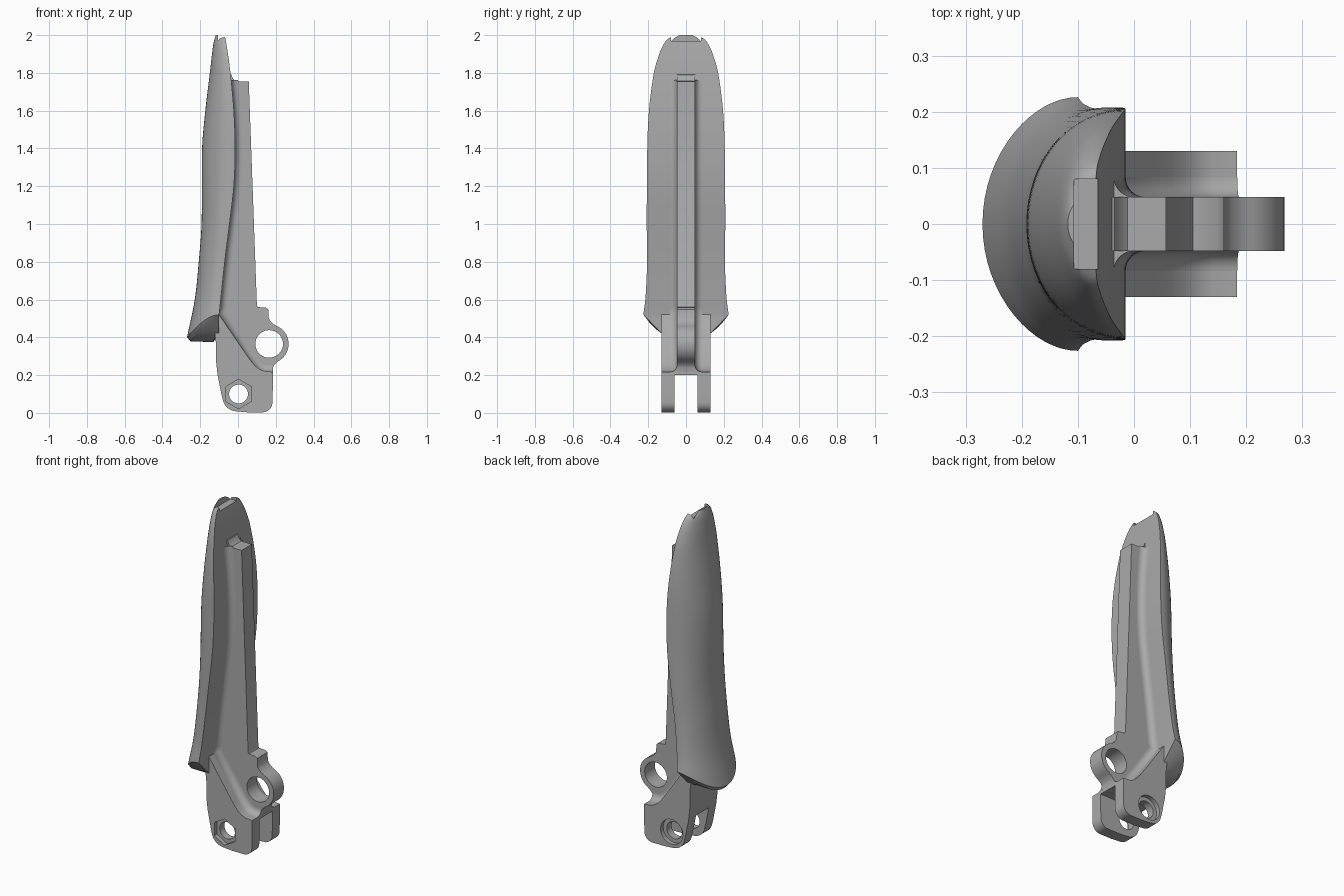
import bpy, bmesh, math
from mathutils import Vector

if "Cube" in bpy.data.objects:
    bpy.data.objects.remove(bpy.data.objects["Cube"])

grey = bpy.data.materials.new("satin_grey")
grey.diffuse_color = (0.40, 0.40, 0.40, 1)
grey.use_nodes = True
grey.node_tree.nodes["Principled BSDF"].inputs["Base Color"].default_value = grey.diffuse_color


def make(name, verts, faces, angle=35):
    me = bpy.data.meshes.new(name)
    me.from_pydata(verts, [], faces)
    bm = bmesh.new()
    bm.from_mesh(me)
    bmesh.ops.recalc_face_normals(bm, faces=bm.faces)
    bm.to_mesh(me)
    bm.free()
    ob = bpy.data.objects.new(name, me)
    bpy.context.collection.objects.link(ob)
    me.materials.append(grey)
    smooth(ob, angle)
    return ob


def smooth(ob, angle=35):
    bpy.ops.object.select_all(action='DESELECT')
    ob.select_set(True)
    bpy.context.view_layer.objects.active = ob
    bpy.ops.object.shade_smooth_by_angle(angle=math.radians(angle))


def prism(name, pts, y0, y1):
    """Extrude an x-z profile between two y values."""
    n = len(pts)
    verts = [(x, y0, z) for x, z in pts] + [(x, y1, z) for x, z in pts]
    faces = [list(range(n)), list(range(n, 2 * n))]
    faces += [[i, (i + 1) % n, n + (i + 1) % n, n + i] for i in range(n)]
    return make(name, verts, faces)


def arc(cx, cz, r, a0, a1, n):
    return [(cx + r * math.cos(math.radians(a0 + (a1 - a0) * i / n)),
             cz + r * math.sin(math.radians(a0 + (a1 - a0) * i / n))) for i in range(n + 1)]


def circle(cx, cz, r, n=40, start=0):
    return arc(cx, cz, r, start, start + 360, n)[:-1]


def cut(ob, *cutters):
    for c in cutters:
        bpy.context.view_layer.objects.active = ob
        m = ob.modifiers.new("cut", 'BOOLEAN')
        m.operation, m.solver, m.object = 'DIFFERENCE', 'EXACT', c
        bpy.ops.object.modifier_apply(modifier=m.name)
        bpy.data.objects.remove(c)
    smooth(ob)


def curve(table, z):
    """Smooth interpolation through (z, value) pairs."""
    z = min(max(z, table[0][0]), table[-1][0])
    i = 0
    while i < len(table) - 2 and z > table[i + 1][0]:
        i += 1

    def slope(k):
        a, b = table[max(k - 1, 0)], table[min(k + 1, len(table) - 1)]
        return (b[1] - a[1]) / (b[0] - a[0])
    (z0, v0), (z1, v1) = table[i], table[i + 1]
    h = z1 - z0
    t = (z - z0) / h
    return ((2*t**3 - 3*t*t + 1) * v0 + (t**3 - 2*t*t + t) * h * slope(i)
            + (3*t*t - 2*t**3) * v1 + (t**3 - t*t) * h * slope(i + 1))


# Handle: D-shaped sections lofted upwards
OUTER = [(.40, -.27), (.6, -.229), (.8, -.208), (1.0, -.193), (1.4, -.19), (1.6, -.173),
         (1.8, -.149), (1.95, -.131), (2.0, -.118)]
FLAT = [(.40, -.115), (.52, -.10), (.8, -.07), (1.0, -.045), (1.2, -.022), (1.4, -.015),
        (1.6, -.022), (1.8, -.04), (1.9, -.053), (2.0, -.07)]
WIDTH = [(.40, .235), (.52, .226), (.6, .215), (.8, .206), (1.0, .208), (1.4, .205), (1.6, .196),
         (1.8, .170), (1.9, .142), (1.95, .119), (1.98, .096), (2.0, .055)]
N, ROWS = 32, 60
angles = [math.pi * (i / N - .5) for i in range(N + 1)]


def section(z, a):
    xr, xl = curve(FLAT, z), curve(OUTER, z)
    return Vector((xr - (xr - xl) * math.cos(a), curve(WIDTH, z) * math.sin(a), z))


rings = []
rim = [section(.40 + .12 * math.sin(a) ** 2, a) for a in angles]
neck = [Vector((-.1 - .03 * math.cos(a), .128 * math.sin(a), .375 + .045 * math.sin(a) ** 2))
        for a in angles]
rings.append(neck)
rings.append([r.lerp(n, .14) - Vector((0, 0, .018 * math.cos(a)))
              for r, n, a in zip(rim, neck, angles)])
for k in range(ROWS + 1):
    t = 1 - (1 - k / ROWS) ** 1.6
    rings.append([section(r.z + (2.0 - r.z) * t, a) for r, a in zip(rim, angles)])
verts = [tuple(v) for r in rings for v in r]
M = N + 1
faces = [[k*M + i, k*M + (i + 1) % M, (k + 1)*M + (i + 1) % M, (k + 1)*M + i]
         for k in range(len(rings) - 1) for i in range(M)]
faces += [list(range(M)), list(range((len(rings) - 1) * M, len(rings) * M))]
handle = make("handle", verts, faces)

# Shallow notch in the handle tip
cut(handle, prism("tip_cutter", [(-.107, 1.968), (-.03, 1.968), (-.03, 2.1), (-.107, 2.1)], -.08, .08))

# Central rib with the pivot ring at its foot
PIVOT = (.165, .365)
profile = [(-.06, 1.80), (-.035, 1.79), (-.026, 1.768), (-.012, 1.756), (.057, 1.755), (.10, .57),
           (.105, .56), (.148, .557), (.160, .548), (.163, .50), (.172, .485), (.19, .468)]
profile += arc(*PIVOT, .103, 68, -62, 24)
profile += [(.192, .255), (.185, .24), (.183, .205), (-.06, .205), (-.09, .5), (-.12, .55),
            (-.09, 1.0), (-.06, 1.4)]
rib = prism("rib", profile, -.048, .048)
cut(rib, prism("pivot_cutter", circle(*PIVOT, .073), -.2, .2))

# Forked foot: block with slot, cross hole, hex pocket and round pocket
upper_edge = [(.14, .221), (.115, .230), (.09, .250), (.065, .280), (.04, .315), (-.10, .52)]
foot_profile = ([(-.125, .44), (-.117, .37), (-.117, .28), (-.108, .2), (-.088, .10)]
                + arc(-.005, .085, .077, 190, 265, 8) + [(.05, .003)]
                + arc(.13, .055, .052, 270, 360, 8)
                + [(.184, .12), (.184, .217)] + upper_edge)
foot = prism("forked_foot", foot_profile, -.13, .13)
cut(foot,
    prism("slot_cutter", [(-.3, -.1), (.3, -.1), (.3, .2), (-.3, .2)], -.06, .06),
    prism("bolt_cutter", circle(.003, .10, .050), -.2, .2),
    prism("hex_cutter", circle(.003, .10, .078, 6, 30), -.2, -.105),
    prism("round_cutter", circle(.003, .10, .073), .105, .2))

# Concave fillets blending the rib into the handle and foot
path = [Vector((curve(FLAT, z), 0, z)) for z in [1.76 - .04 * i for i in range(31)]]
path += [Vector((x, 0, z)) for x, z in reversed(upper_edge)] + [Vector((.184, 0, .217))]
R, STEPS = .036, 8
for side, label in ((-1, "front"), (1, "rear")):
    verts, faces = [], []
    for i, p in enumerate(path):
        t = (path[min(i + 1, len(path) - 1)] - path[max(i - 1, 0)]).normalized()
        nrm = Vector((-t.z, 0, t.x))
        for j in range(STEPS + 1):
            a = math.pi / 2 * j / STEPS
            q = p + nrm * R * (1 - math.sin(a))
            verts.append((q.x, side * (.048 + R * (1 - math.cos(a))), q.z))
        q = p - nrm * .004
        verts.append((q.x, side * .046, q.z))
    W = STEPS + 2
    for i in range(len(path) - 1):
        faces += [[i*W + j, i*W + (j + 1) % W, (i + 1)*W + (j + 1) % W, (i + 1)*W + j] for j in range(W)]
    faces += [list(range(W)), list(range((len(path) - 1) * W, len(path) * W))]
    make(label + "_rib_fillet", verts, faces, 50)
